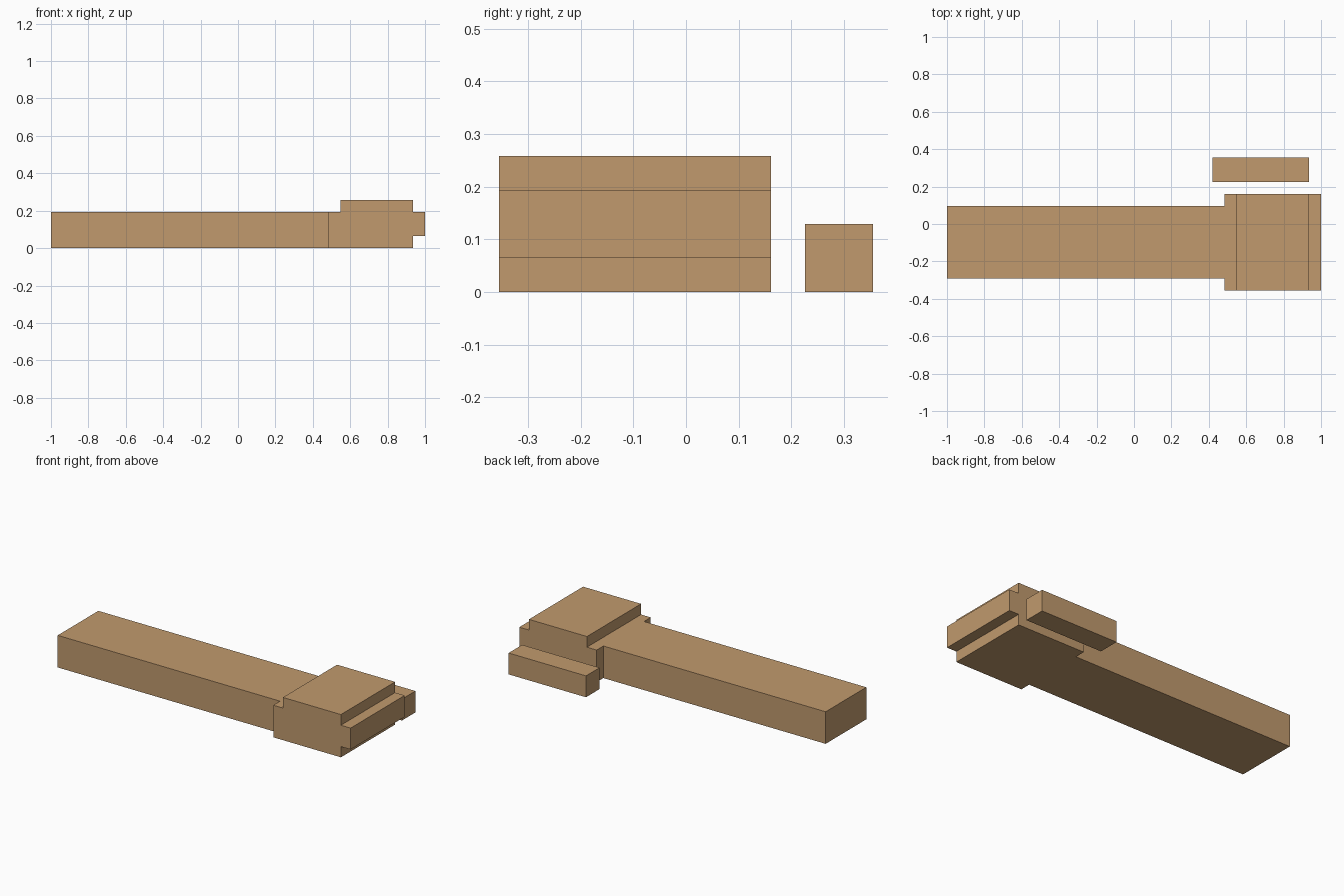
import bpy
import bmesh

cube = bpy.data.objects.get("Cube")
if cube:
    bpy.data.objects.remove(cube, do_unlink=True)

U = 2 / 31  # carving module: the whole piece is 31 modules long

wood = bpy.data.materials.new("light_brown_wood")
wood.use_nodes = True
colour = (0.533, 0.323, 0.155, 1)
wood.diffuse_color = colour
bsdf = next(n for n in wood.node_tree.nodes if n.type == 'BSDF_PRINCIPLED')
bsdf.inputs["Base Color"].default_value = colour


def finish(name, bm):
    """Merge coplanar faces and turn the bmesh into a flat shaded object."""
    bmesh.ops.dissolve_limit(bm, angle_limit=0.01, verts=bm.verts[:], edges=bm.edges[:])
    bmesh.ops.recalc_face_normals(bm, faces=bm.faces[:])
    mesh = bpy.data.meshes.new(name)
    bm.to_mesh(mesh)
    bm.free()
    mesh.materials.append(wood)
    obj = bpy.data.objects.new(name, mesh)
    bpy.context.collection.objects.link(obj)
    return obj


def prism(bm, profile, y_stops):
    """Loft an x/z profile through the given y positions, all in modules."""
    rings = [[bm.verts.new((x * U - 1, y * U, z * U)) for x, z in profile] for y in y_stops]
    for a, b in zip(rings, rings[1:]):
        for i in range(len(a)):
            j = (i + 1) % len(a)
            bm.faces.new((a[i], a[j], b[j], b[i]))
    bm.faces.new(rings[0])
    bm.faces.new(rings[-1])
    bmesh.ops.recalc_face_normals(bm, faces=bm.faces[:])


# Head with raised top and end tongue; its middle strip is drawn out into the handle
bm = bmesh.new()
head_profile = [(23, 0), (30, 0), (30, 1), (31, 1), (31, 3),
                (30, 3), (30, 4), (24, 4), (24, 3), (23, 3)]
prism(bm, head_profile, (-5.5, -4.5, 1.5, 2.5))
root = min((f for f in bm.faces if f.normal.x < -0.9),
           key=lambda f: (round(f.calc_center_median().x, 3),
                          abs(f.calc_center_median().y + 1.5 * U)))
drawn = bmesh.ops.extrude_face_region(bm, geom=[root])["geom"]
bmesh.ops.translate(bm, vec=(-23 * U, 0, 0),
                    verts=[v for v in drawn if isinstance(v, bmesh.types.BMVert)])
if root.is_valid:
    bmesh.ops.delete(bm, geom=[root], context='FACES_ONLY')
finish("handle_and_head", bm)

# Loose bar beside the head
bm = bmesh.new()
prism(bm, [(22, 0), (30, 0), (30, 2), (22, 2)], (3.5, 5.5))
finish("side_bar", bm)
